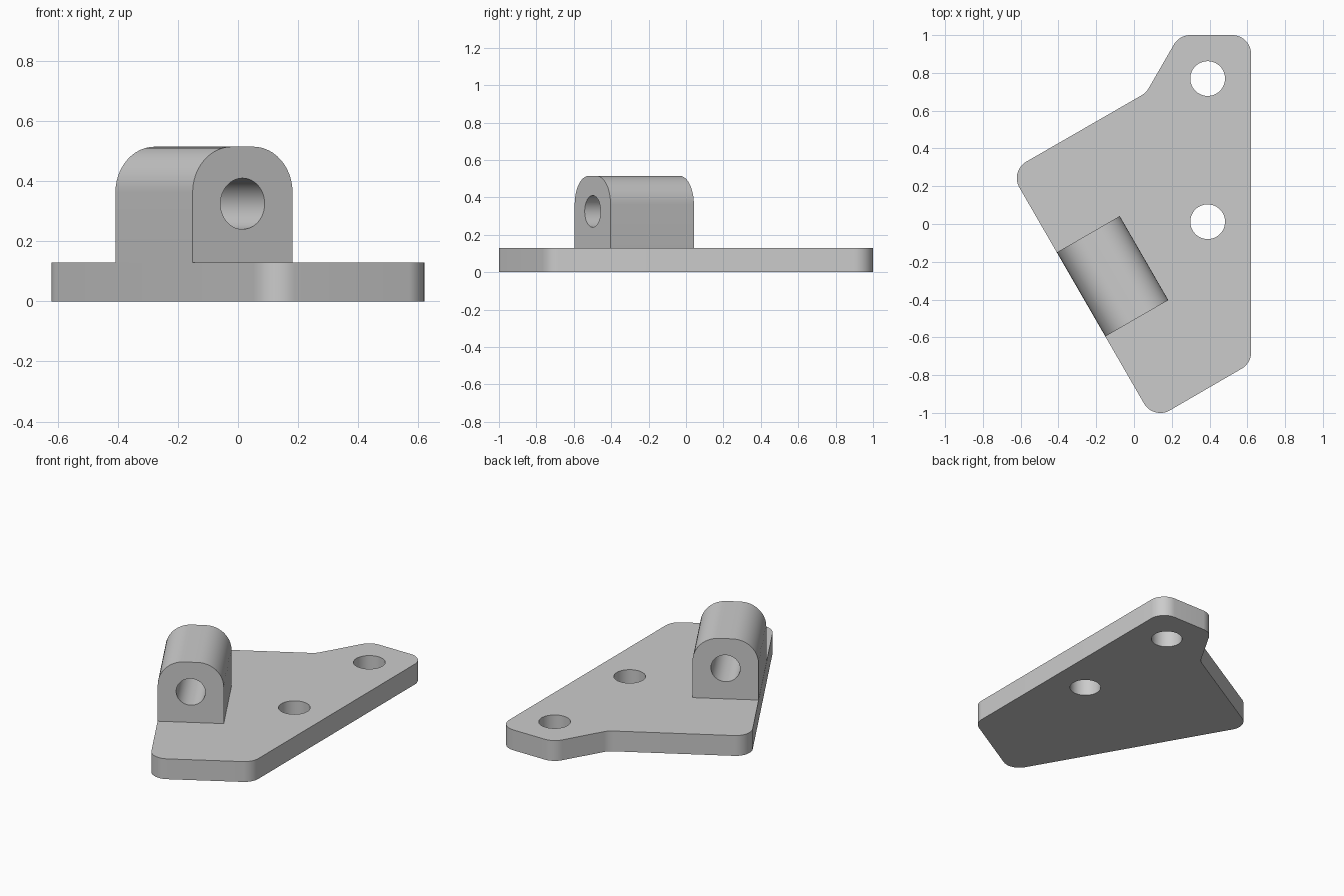
import bpy, bmesh
from math import sin, cos, tan, pi, radians
from mathutils import Vector, Matrix

cube = bpy.data.objects.get("Cube")
if cube:
    bpy.data.objects.remove(cube, do_unlink=True)

# Single flat grey
grey = bpy.data.materials.new("light_grey")
grey.use_nodes = True
colour = (0.6, 0.6, 0.6, 1)
grey.diffuse_color = colour
grey.node_tree.nodes["Principled BSDF"].inputs["Base Color"].default_value = colour


def rounded(corners, steps=12):
    """Outline from (x, y, radius) corners, each replaced by a tangent arc."""
    pts = []
    for i, (x, y, r) in enumerate(corners):
        p = Vector((x, y))
        if r == 0:
            pts.append(p)
            continue
        a = (Vector(corners[i - 1][:2]) - p).normalized()
        b = (Vector(corners[(i + 1) % len(corners)][:2]) - p).normalized()
        half = a.angle(b) / 2
        centre = p + (a + b).normalized() * (r / sin(half))
        start = (p + a * (r / tan(half)) - centre).normalized()
        end = (p + b * (r / tan(half)) - centre).normalized()
        pts += [centre + start.slerp(end, k / steps) * r for k in range(steps + 1)]
    return pts


def circle(x, y, r, n=48):
    return [Vector((x + r * cos(2 * pi * k / n), y + r * sin(2 * pi * k / n))) for k in range(n)]


def extruded(name, loops, depth, matrix=Matrix()):
    """Solid from an outer loop and hole loops, extruded along local z."""
    bm = bmesh.new()
    edges = []
    for loop in loops:
        vs = [bm.verts.new((p.x, p.y, 0)) for p in loop]
        edges += [bm.edges.new((vs[i - 1], vs[i])) for i in range(len(vs))]
    bmesh.ops.triangle_fill(bm, use_beauty=True, use_dissolve=False, edges=edges, normal=(0, 0, 1))
    out = bmesh.ops.extrude_face_region(bm, geom=bm.faces[:], use_keep_orig=True)
    top = [g for g in out["geom"] if isinstance(g, bmesh.types.BMVert)]
    bmesh.ops.translate(bm, verts=top, vec=(0, 0, depth))
    bmesh.ops.recalc_face_normals(bm, faces=bm.faces[:])
    mesh = bpy.data.meshes.new(name)
    bm.to_mesh(mesh)
    bm.free()
    mesh.materials.append(grey)
    obj = bpy.data.objects.new(name, mesh)
    obj.matrix_world = matrix
    bpy.context.collection.objects.link(obj)
    bpy.ops.object.select_all(action="DESELECT")
    obj.select_set(True)
    bpy.context.view_layer.objects.active = obj
    bpy.ops.object.shade_smooth_by_angle(angle=radians(30))
    return obj


# Base plate with two bolt holes
thick, r = 0.13, 0.1
outline = rounded([
    (0.103, -1.037, r), (0.62, -0.737, r), (0.62, 1.0, r),
    (0.24, 1.0, r), (0.064, 0.695, r), (-0.657, 0.28, r),
])
extruded("base_plate", [outline, circle(0.39, 0.77, 0.092), circle(0.39, 0.012, 0.092)], thick)

# Pivot lug: arched profile with a through bore, set along the slanted edge
width, height, length, arch = 0.384, 0.515, 0.514, 0.152
profile = rounded([(0, thick, 0), (width, thick, 0), (width, height, arch), (0, height, arch)])
across = Vector((cos(radians(30)), sin(radians(30)), 0))
up = Vector((0, 0, 1))
placement = Matrix((across, up, across.cross(up))).transposed().to_4x4()
placement.translation = (-0.408, -0.15, 0)
extruded("pivot_lug", [profile, circle(width / 2, 0.325, 0.085)], length, placement)
